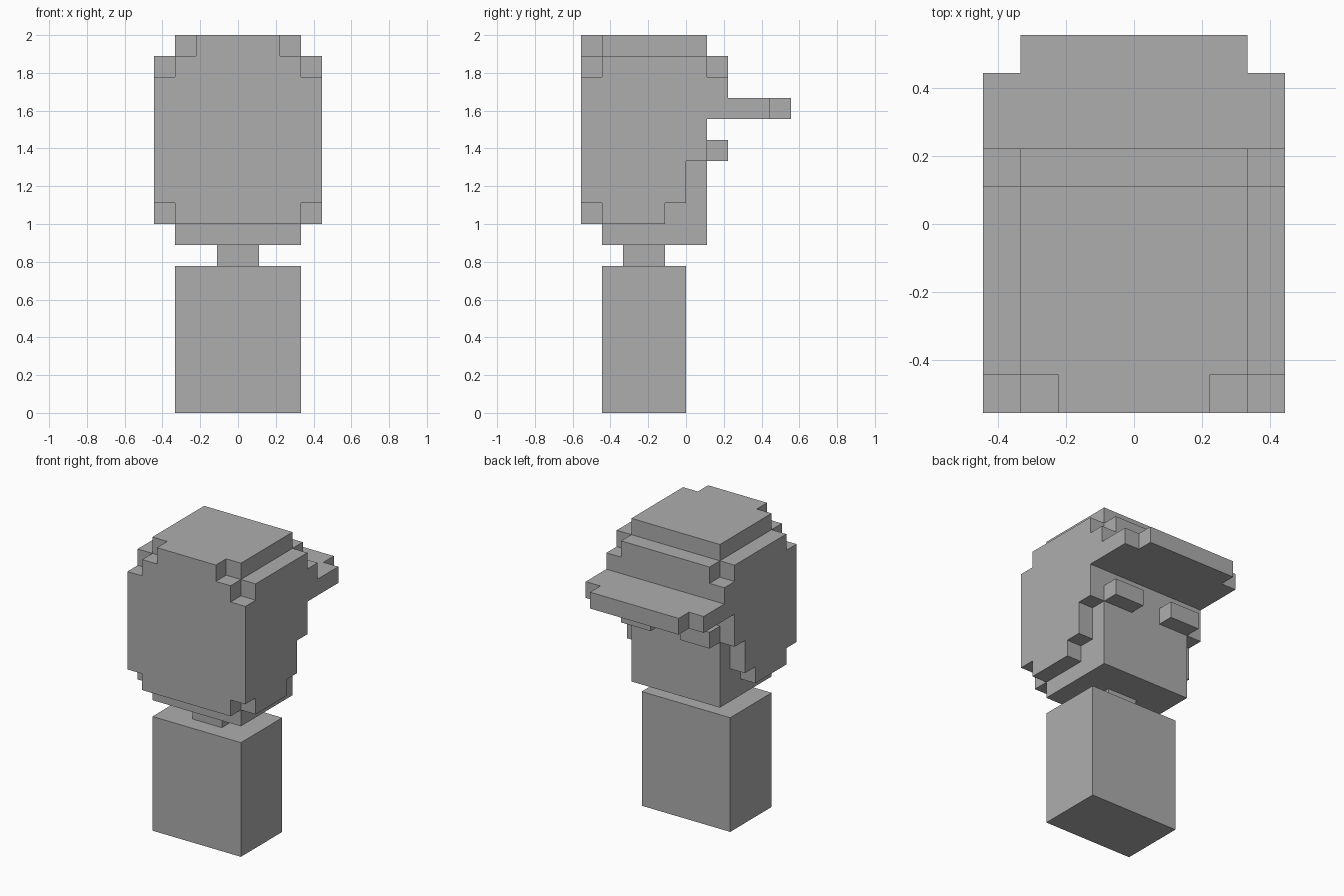
import bpy
import bmesh

UNIT = 1 / 9  # size of one block

cube = bpy.data.objects.get("Cube")
if cube:
    bpy.data.objects.remove(cube, do_unlink=True)

GREY = (0.42, 0.42, 0.42, 1)
grey = bpy.data.materials.new("plain grey")
grey.use_nodes = True
grey.diffuse_color = GREY
grey.node_tree.nodes["Principled BSDF"].inputs["Base Color"].default_value = GREY


def prism(name, outline, axis, start, end):
    """Extrude a flat outline along an axis, in block units."""
    place = {
        "x": lambda a, b, d: (d, a, b),
        "y": lambda a, b, d: (a, d, b),
        "z": lambda a, b, d: (a, b, d),
    }[axis]
    bm = bmesh.new()
    base = bm.faces.new([bm.verts.new(place(a, b, start)) for a, b in outline])
    top = bmesh.ops.extrude_face_region(bm, geom=[base], use_keep_orig=True)
    moved = [v for v in top["geom"] if isinstance(v, bmesh.types.BMVert)]
    bmesh.ops.translate(bm, verts=moved, vec=place(0, 0, end - start))
    bmesh.ops.scale(bm, verts=bm.verts, vec=(UNIT, UNIT, UNIT))
    bmesh.ops.recalc_face_normals(bm, faces=bm.faces)
    mesh = bpy.data.meshes.new(name)
    bm.to_mesh(mesh)
    bm.free()
    mesh.materials.append(grey)
    obj = bpy.data.objects.new(name, mesh)
    bpy.context.collection.objects.link(obj)
    return obj


def symmetric(half):
    """Close a right-hand half outline with its mirror image."""
    return half + [(-x, b) for x, b in reversed(half)]


def box(name, x, y, z):
    return prism(name, [(x[0], y[0]), (x[1], y[0]), (x[1], y[1]), (x[0], y[1])],
                 "z", *z)


# Body, neck and head
box("body", (-3, 3), (-4, 0), (0, 7))
box("neck", (-1, 1), (-3, -1), (7, 8))
box("head", (-3, 3), (-4, 1), (8, 14))

# Hair: stepped side panels, and eyes on the face
side_profile = [(-4, 9), (-1, 9), (-1, 10), (0, 10), (0, 12), (1, 12), (1, 14), (-4, 14)]
for side, s in (("left", 1), ("right", -1)):
    prism(side + "_hair", side_profile, "x", 3 * s, 4 * s)
    box(side + "_eye", sorted((s, 3 * s)), (1, 2), (12, 13))

# Hair panel with clipped lower corners
prism("hair_panel", symmetric([(3, 9), (3, 10), (4, 10), (4, 14)]), "y", -5, -4)

# Cap layers from the brim up
cap_layers = {
    "cap_brim": [(4, -5), (4, 4), (3, 4), (3, 5)],
    "cap_band": [(4, -5), (4, 2)],
    "cap_crown": [(3, -5), (3, -4), (4, -4), (4, 1), (3, 1), (3, 2)],
    "cap_top": [(2, -5), (2, -4), (3, -4), (3, 1)],
}
for level, (name, half) in enumerate(cap_layers.items(), start=14):
    prism(name, symmetric(half), "z", level, level + 1)
